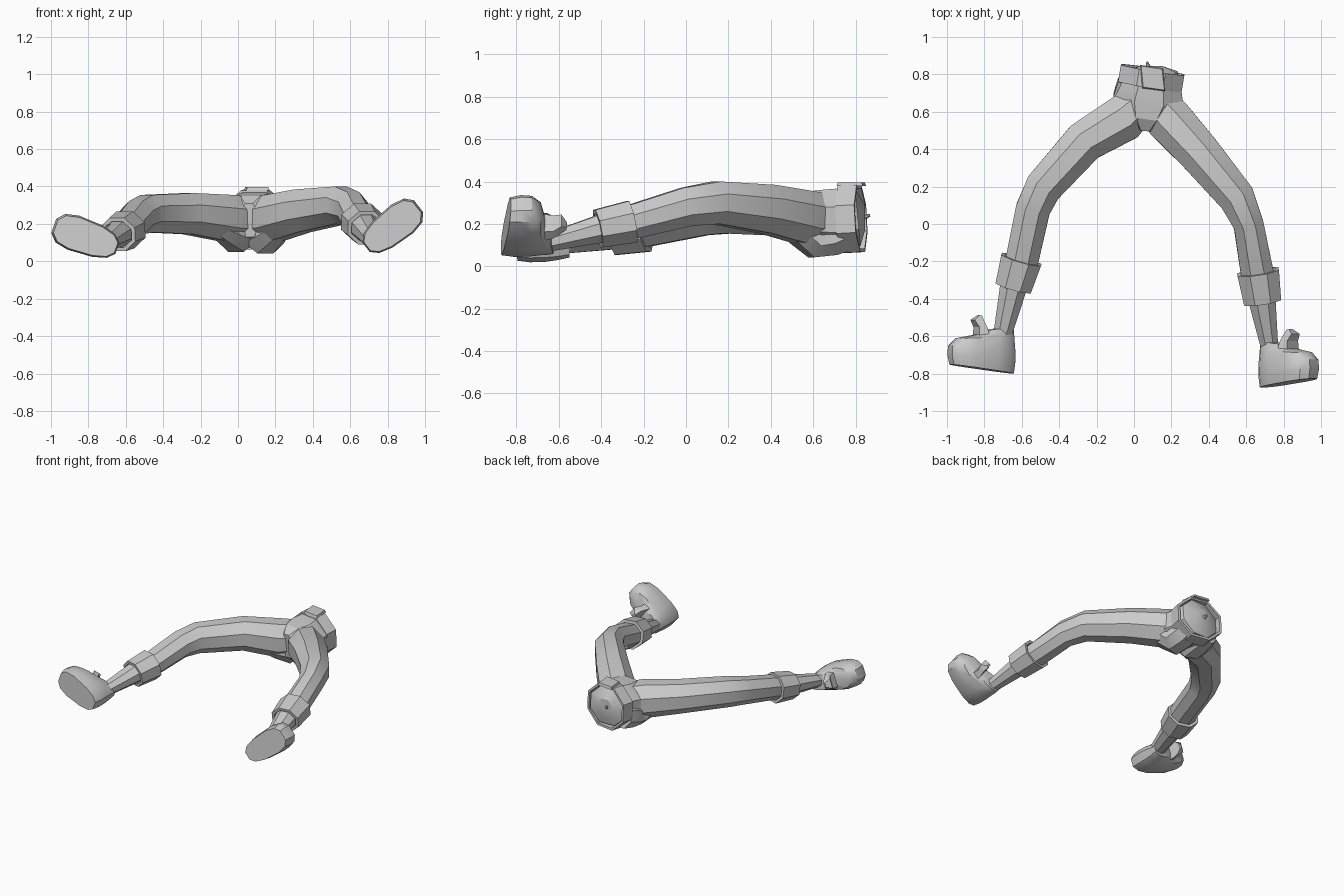
import bpy, bmesh, math
from mathutils import Vector

cube = bpy.data.objects.get("Cube")
if cube:
    bpy.data.objects.remove(cube, do_unlink=True)

grey = bpy.data.materials.new("plain grey")
grey.use_nodes = True
grey.diffuse_color = (0.6, 0.6, 0.6, 1)
grey.node_tree.nodes["Principled BSDF"].inputs["Base Color"].default_value = (0.6, 0.6, 0.6, 1)
UP = Vector((0, 0, 1))


def loft(name, rings, wrap=False, angle=25):
    """Skin a list of equal-length point rings, capped unless wrapped round."""
    bm = bmesh.new()
    loops = [[bm.verts.new(p) for p in ring] for ring in rings]
    pairs = list(zip(loops, loops[1:])) + ([(loops[-1], loops[0])] if wrap else [])
    n = len(loops[0])
    for a, b in pairs:
        for i in range(n):
            j = (i + 1) % n
            bm.faces.new((a[i], a[j], b[j], b[i]))
    if not wrap:
        bm.faces.new(loops[0])
        bm.faces.new(loops[-1])
    bmesh.ops.recalc_face_normals(bm, faces=bm.faces)
    mesh = bpy.data.meshes.new(name)
    bm.to_mesh(mesh)
    bm.free()
    mesh.materials.append(grey)
    ob = bpy.data.objects.new(name, mesh)
    bpy.context.collection.objects.link(ob)
    bpy.ops.object.select_all(action='DESELECT')
    ob.select_set(True)
    bpy.context.view_layer.objects.active = ob
    bpy.ops.object.shade_smooth_by_angle(angle=math.radians(angle))


def ring(center, axis, a, b, n=8):
    """Polygon across an axis, half-width a and half-height b."""
    side = axis.cross(UP).normalized()
    top = side.cross(axis).normalized()
    k = 1 / math.cos(math.pi / n)
    pts = []
    for i in range(n):
        t = (i + 0.5) * math.tau / n
        pts.append(Vector(center) + side * a * k * math.cos(t) + top * b * k * math.sin(t))
    return pts


def limb(name, stations):
    """Limb through (x, y, z, half-width, half-height) stations."""
    c = [Vector(s[:3]) for s in stations]
    last = len(c) - 1
    rings = []
    for i, s in enumerate(stations):
        axis = c[min(i + 1, last)] - c[max(i - 1, 0)]
        rings.append(ring(c[i], axis, s[3], s[4]))
    loft(name, rings)


def band(name, start, end, size0, size1, thick):
    """Open hollow collar between two points."""
    p, q = Vector(start), Vector(end)
    ax = q - p
    (a, b), (c, d) = size0, size1
    loft(name, [ring(p, ax, a, b), ring(q, ax, c, d),
                ring(q, ax, c - thick, d - thick), ring(p, ax, a - thick, b - thick)],
         wrap=True, angle=15)


def shoe(side, heel, toe, sole_heel, sole_toe):
    """Shoe with the sole facing forward, lofted from sole to ankle opening."""
    h, t = Vector((heel[0], 0, heel[1])), Vector((toe[0], 0, toe[1]))
    u = (t - h).normalized()
    v = Vector((0, 1, 0)).cross(u)
    length = (t - h).length

    def point(f, lat, w):
        y = sole_heel + (sole_toe - sole_heel) * f + w
        return h + u * length * f + v * lat + Vector((0, y, 0))

    def blunt(value):
        return math.copysign(abs(value) ** 0.72, value)

    # start, end, half-width, height at heel, height at toe
    layers = [(0.02, 0.97, 0.096, 0, 0), (0, 1, 0.105, 0.06, 0.05),
              (0, 0.99, 0.102, 0.13, 0.1), (0.01, 0.88, 0.088, 0.19, 0.145),
              (0.01, 0.58, 0.072, 0.22, 0.18), (0.02, 0.44, 0.06, 0.25, 0.21)]
    rings = []
    for f0, f1, half, w0, w1 in layers:
        pts = []
        for i in range(12):
            ang = (i + 0.5) * math.tau / 12
            e = (blunt(math.cos(ang)) / blunt(math.cos(math.pi / 12)) + 1) / 2
            lat = blunt(math.sin(ang)) * half * (0.8 + 0.2 * e)
            pts.append(point(f0 + (f1 - f0) * e, lat, w0 + (w1 - w0) * e))
        rings.append(pts)
    loft(side + "_shoe", rings, angle=35)
    # tongue flap in front of the ankle
    flap = []
    for f, half, thick, w in [(0.5, 0.07, 0.09, 0.14), (0.52, 0.06, 0.06, 0.22),
                              (0.57, 0.045, 0.07, 0.255), (0.53, 0.02, 0.02, 0.285)]:
        flap.append([point(f - thick, -half, w), point(f - thick, half, w),
                     point(f + thick, half * 0.8, w), point(f + thick, -half * 0.8, w)])
    loft(side + "_tongue", flap)


# Hips, filled down to the crotch, with a shallow waist cap
limb("hips", [(0.09, 0.845, 0.23, 0.06, 0.06), (0.09, 0.81, 0.23, 0.145, 0.135),
              (0.09, 0.74, 0.22, 0.16, 0.148), (0.08, 0.64, 0.22, 0.19, 0.14),
              (0.065, 0.56, 0.225, 0.135, 0.125), (0.06, 0.505, 0.22, 0.05, 0.09)])
for label, x, low, spread in (("right", -0.005, 0.145, -0.06), ("left", 0.14, 0.135, 0.05)):
    limb(label + "_buttock", [(x, 0.77, 0.18, 0.08, 0.1), (x, 0.69, low + 0.01, 0.105, 0.095),
                              (x, 0.61, low, 0.11, 0.095),
                              (x + spread, 0.54, 0.18, 0.09, 0.08),
                              (x + spread * 2, 0.47, 0.2, 0.05, 0.05)])

# Legs from hip to ankle
limb("right_leg", [(0.05, 0.66, 0.22, 0.1, 0.12), (-0.055, 0.565, 0.23, 0.125, 0.125),
                   (-0.265, 0.44, 0.255, 0.112, 0.11), (-0.485, 0.195, 0.255, 0.1, 0.1),
                   (-0.54, 0.08, 0.235, 0.092, 0.09), (-0.6, -0.2, 0.17, 0.088, 0.08),
                   (-0.645, -0.34, 0.145, 0.072, 0.065), (-0.705, -0.6, 0.1, 0.048, 0.042)])
limb("left_leg", [(0.1, 0.66, 0.22, 0.1, 0.12), (0.185, 0.56, 0.23, 0.125, 0.125),
                  (0.345, 0.385, 0.27, 0.113, 0.115), (0.55, 0.14, 0.3, 0.098, 0.1),
                  (0.612, 0, 0.28, 0.08, 0.092), (0.66, -0.27, 0.205, 0.088, 0.08),
                  (0.685, -0.41, 0.175, 0.072, 0.065), (0.725, -0.66, 0.11, 0.046, 0.042)])

# Folded cuffs on the shins
band("right_cuff", (-0.602, -0.19, 0.168), (-0.645, -0.34, 0.143), (0.11, 0.1), (0.098, 0.09), 0.02)
band("left_cuff", (0.663, -0.255, 0.21), (0.687, -0.415, 0.178), (0.112, 0.1), (0.1, 0.09), 0.02)

# Shoes turned outward
shoe("right", (-0.645, 0.07), (-0.985, 0.19), -0.8, -0.75)
shoe("left", (0.685, 0.075), (0.965, 0.295), -0.875, -0.825)

# Belt with a square buckle and a small peg at the waist
band("belt", (0.085, 0.735, 0.22), (0.1, 0.825, 0.225), (0.172, 0.158), (0.172, 0.158), 0.016)
buckle = []
for z, half in ((0.378, 0.062), (0.396, 0.056)):
    buckle.append([Vector((0.1 + sx * half - sy * 0.006, 0.78 + sy * half - sx * 0.008, z))
                   for sx, sy in ((-1, -1), (1, -1), (1, 1), (-1, 1))])
loft("buckle", buckle)
limb("waist_peg", [(0.08, 0.82, 0.23, 0.02, 0.02), (0.07, 0.868, 0.24, 0.004, 0.006)])
